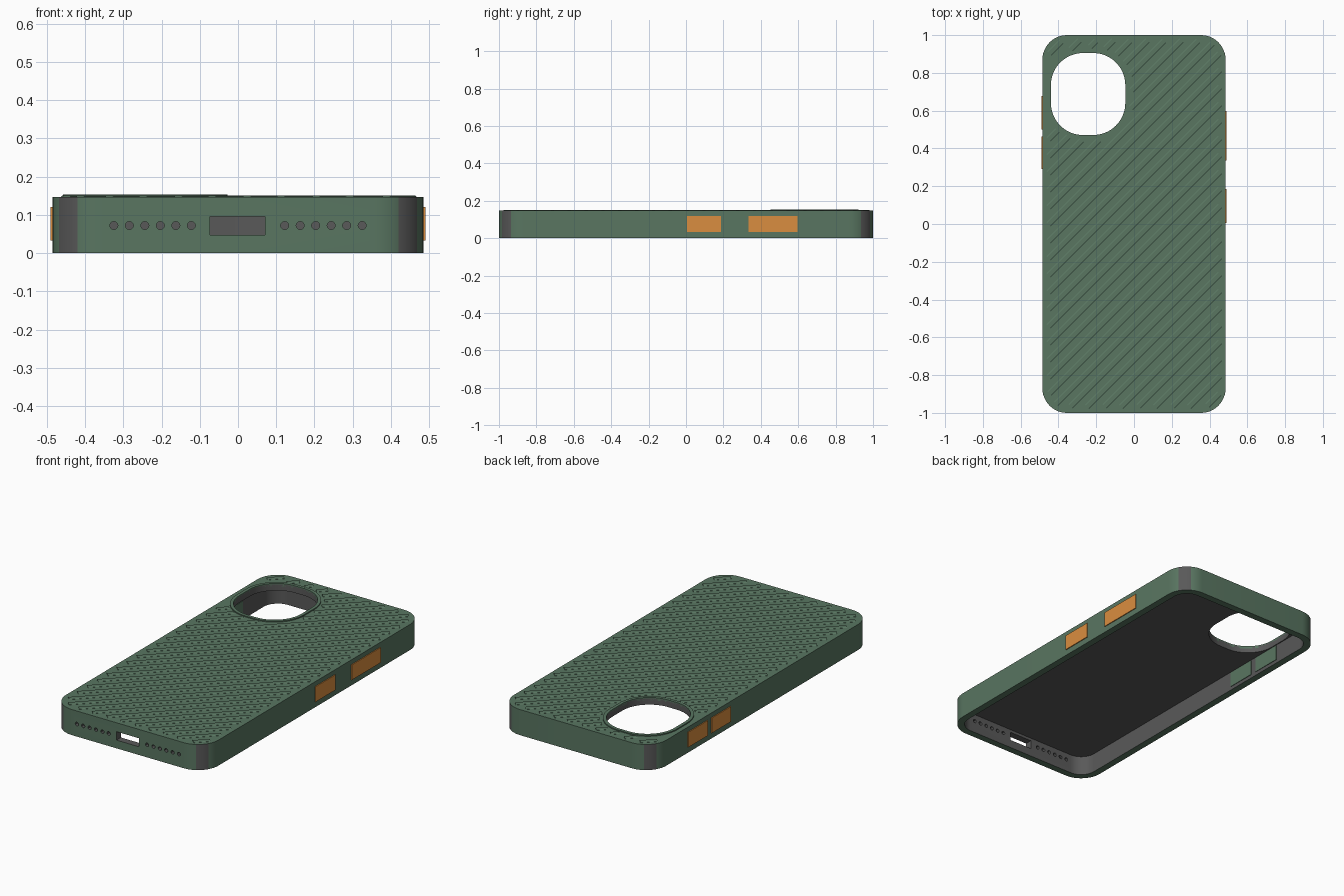
import bpy, bmesh, math
from mathutils import Vector

if "Cube" in bpy.data.objects:
    bpy.data.objects.remove(bpy.data.objects["Cube"])

W, L, H, R = 0.485, 1.0, 0.147, 0.13      # half width, half length, height, corner radius
WALL, PLATE = 0.04, 0.035
HX, HY, HW, HL, HR = -0.243, 0.688, 0.197, 0.217, 0.17   # camera opening


def material(name, rgb):
    m = bpy.data.materials.new(name)
    m.diffuse_color = (*rgb, 1)
    m.use_nodes = True
    m.node_tree.nodes["Principled BSDF"].inputs["Base Color"].default_value = m.diffuse_color
    return m


GREEN = material("green", (0.10, 0.18, 0.12))
GREY = material("dark_grey", (0.10, 0.10, 0.10))
ORANGE = material("orange", (0.70, 0.27, 0.05))


def finish(bm, name, mats):
    bmesh.ops.recalc_face_normals(bm, faces=bm.faces[:])
    me = bpy.data.meshes.new(name)
    bm.to_mesh(me)
    bm.free()
    for m in mats:
        me.materials.append(m)
    ob = bpy.data.objects.new(name, me)
    bpy.context.collection.objects.link(ob)
    return ob


def activate(ob):
    bpy.ops.object.select_all(action='DESELECT')
    ob.select_set(True)
    bpy.context.view_layer.objects.active = ob


def rounded(cx, cy, w, l, r, n=12):
    pts = []
    for k, (sx, sy) in enumerate([(1, 1), (-1, 1), (-1, -1), (1, -1)]):
        for i in range(n + 1):
            a = math.pi / 2 * (k + i / n)
            pts.append((cx + sx * (w - r) + r * math.cos(a), cy + sy * (l - r) + r * math.sin(a)))
    return pts


def ring(bm, pts, z):
    return [bm.verts.new((x, y, z)) for x, y in pts]


def bridge(bm, a, b, mat=0):
    n = len(a)
    faces = []
    for i in range(n):
        f = bm.faces.new((a[i], a[(i + 1) % n], b[(i + 1) % n], b[i]))
        f.material_index = mat
        faces.append(f)
    return faces


def box(bm, x0, x1, y0, y1, z0, z1, mat=0):
    r = [ring(bm, [(x0, y0), (x1, y0), (x1, y1), (x0, y1)], z) for z in (z0, z1)]
    for f in bridge(bm, *r) + [bm.faces.new(r[0]), bm.faces.new(r[1])]:
        f.material_index = mat


# Case shell: open tray, grey corner bumpers and grey lining
bm = bmesh.new()
outer = rounded(0, 0, W, L, R)
inner = rounded(0, 0, W - WALL, L - WALL, R - WALL)
ob0, ob1 = ring(bm, outer, 0), ring(bm, outer, H)
ib0, ib1 = ring(bm, inner, 0), ring(bm, inner, H - PLATE)
for f in bridge(bm, ob0, ob1):
    f.normal_update()
    if abs(f.normal.x) > 0.5 and abs(f.normal.y) > 0.5:
        f.material_index = 1
bridge(bm, ob0, ib0)
bridge(bm, ib0, ib1, 1)
bm.faces.new(ob1)
bm.faces.new(ib1).material_index = 1
case = finish(bm, "case_shell", [GREEN, GREY])

# Cutters: camera opening, charging port, speaker holes
bm = bmesh.new()
hole = rounded(HX, HY, HW, HL, HR, 16)
a, b = ring(bm, hole, H - PLATE - 0.02), ring(bm, hole, H + 0.1)
for f in bridge(bm, a, b, 1) + [bm.faces.new(a), bm.faces.new(b)]:
    f.material_index = 1
box(bm, -0.073, 0.071, -L - 0.1, -L + WALL + 0.02, 0.047, 0.096, 1)
for s in (-1, 1):
    for i in range(6):
        x = s * (0.122 + 0.0405 * i)
        rings = []
        for y in (-L - 0.1, -L + WALL + 0.02):
            rings.append([bm.verts.new((x + 0.0105 * math.cos(t * math.pi / 6), y,
                                        0.072 + 0.0105 * math.sin(t * math.pi / 6)))
                          for t in range(12)])
        for f in bridge(bm, *rings) + [bm.faces.new(rings[0]), bm.faces.new(rings[1])]:
            f.material_index = 1
cutter = finish(bm, "opening_cutter", [GREEN, GREY])
cutter.hide_render = True
mod = case.modifiers.new("openings", 'BOOLEAN')
mod.operation, mod.solver, mod.object = 'DIFFERENCE', 'EXACT', cutter
activate(case)
bpy.ops.object.modifier_apply(modifier=mod.name)
bpy.data.objects.remove(cutter)
activate(case)
bpy.ops.object.shade_smooth_by_angle(angle=math.radians(30))

# Raised lip around the camera opening
bm = bmesh.new()
profile = [(0, H - 0.01), (0, H + 0.006), (0.018, H + 0.006), (0.018, H - 0.01)]
loops = [ring(bm, rounded(HX, HY, HW + d, HL + d, HR + d, 16), z) for d, z in profile]
for i in range(4):
    bridge(bm, loops[i], loops[(i + 1) % 4])
lip = finish(bm, "camera_lip", [GREEN])
activate(lip)
bpy.ops.object.shade_smooth_by_angle(angle=math.radians(30))


# Diagonal grip ribs, clipped to the back and around the camera lip
def inside(x, y, cx, cy, w, l, r):
    qx, qy = abs(x - cx) - w + r, abs(y - cy) - l + r
    return math.hypot(max(qx, 0), max(qy, 0)) + min(max(qx, qy), 0) < r


def free(x, y):
    return (inside(x, y, 0, 0, W - 0.03, L - 0.03, R - 0.03)
            and not inside(x, y, HX, HY, HW + 0.03, HL + 0.03, HR + 0.03))


def rib(bm, p, q):
    u = Vector((1, 1, 0)).normalized()
    v = Vector((-u.y, u.x, 0))
    rows = []
    for w, z in ((0.015, H - 0.005), (0.015, H + 0.001), (0.011, H + 0.0035)):
        rows.append([bm.verts.new(Vector((*c, z)) + v * s * w)
                     for c, s in ((p, -1), (q, -1), (q, 1), (p, 1))])
    bridge(bm, rows[0], rows[1])
    bridge(bm, rows[1], rows[2])
    bm.faces.new(rows[0])
    bm.faces.new(rows[2])


bm = bmesh.new()
STEP = 0.09
for k in range(-17, 18):
    start = None
    for i in range(-130, 131):
        x = i * 0.004
        y = x + k * STEP
        ok = free(x, y)
        if ok and start is None:
            start = (x, y)
        elif not ok and start is not None:
            if x - start[0] > 0.02:
                rib(bm, start, (x, y))
            start = None
finish(bm, "grip_ribs", [GREEN])

# Side buttons with green pads on the inside of the wall
buttons = [("power_button", 1, 0.335, 0.597), ("lower_right_button", 1, 0.005, 0.186),
           ("volume_up_button", -1, 0.5, 0.677), ("volume_down_button", -1, 0.29, 0.464)]
for name, s, y0, y1 in buttons:
    bm = bmesh.new()
    box(bm, *sorted((s * (W - 0.015), s * (W + 0.005))), y0, y1, 0.033, 0.12)
    finish(bm, name, [ORANGE])
    bm = bmesh.new()
    box(bm, *sorted((s * (W - 0.02), s * (W - WALL - 0.003))), y0, y1, 0.02, 0.108)
    finish(bm, name + "_inner_pad", [GREEN])
